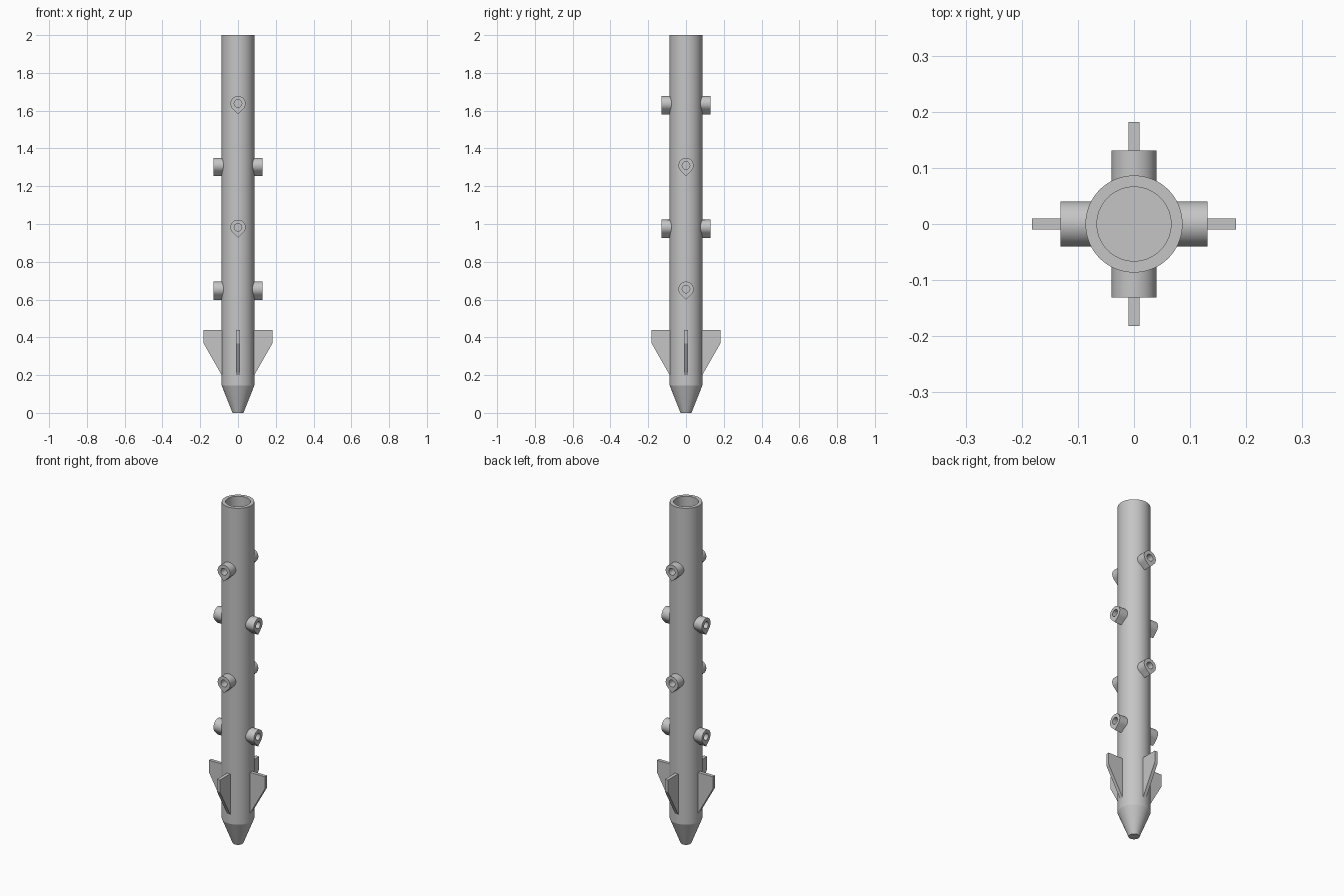
import bpy, bmesh, math
from mathutils import Matrix, Vector

cube = bpy.data.objects.get("Cube")
if cube:
    bpy.data.objects.remove(cube, do_unlink=True)

grey = bpy.data.materials.new("plain grey")
grey.use_nodes = True
colour = (0.56, 0.56, 0.56, 1)
grey.diffuse_color = colour
grey.node_tree.nodes["Principled BSDF"].inputs["Base Color"].default_value = colour


def finish(name, bm, turn=0.0, height=0.0):
    """Turn the part about the main axis, lift it and make it an object."""
    bmesh.ops.remove_doubles(bm, verts=bm.verts, dist=1e-5)
    bmesh.ops.recalc_face_normals(bm, faces=bm.faces)
    bm.transform(Matrix.Translation((0, 0, height)) @ Matrix.Rotation(turn, 4, 'Z'))
    mesh = bpy.data.meshes.new(name)
    bm.to_mesh(mesh)
    bm.free()
    mesh.materials.append(grey)
    obj = bpy.data.objects.new(name, mesh)
    bpy.context.collection.objects.link(obj)
    bpy.ops.object.select_all(action='DESELECT')
    obj.select_set(True)
    bpy.context.view_layer.objects.active = obj
    bpy.ops.object.shade_smooth_by_angle(angle=math.radians(18))
    return obj


# Tube with tapered tip and open bore, turned from one profile
profile = [(0, 0), (0.029, 0), (0.0865, 0.145), (0.0865, 2.0),
           (0.066, 2.0), (0.066, 0.15), (0, 0.15)]
bm = bmesh.new()
points = [bm.verts.new((r, 0, z)) for r, z in profile]
edges = [bm.edges.new(pair) for pair in zip(points, points[1:])]
bmesh.ops.spin(bm, geom=points + edges, cent=(0, 0, 0), axis=(0, 0, 1),
               angle=math.tau, steps=72)
finish("tube_body", bm)


# Teardrop port pointing along +x, with a round blind hole
def port(name, turn, height):
    bm = bmesh.new()
    count = 48

    def ring(x, radius, pointed):
        verts = []
        for i in range(count):
            a = (i / count - 0.5) * math.tau      # angle from straight down
            r = radius
            if pointed and abs(a) < math.pi / 4:
                r = radius / math.cos(math.pi / 4 - abs(a))
            verts.append(bm.verts.new((x, r * math.sin(a), -r * math.cos(a))))
        return verts

    rings = [ring(0.07, 0.04, True), ring(0.131, 0.04, True),
             ring(0.131, 0.02, False), ring(0.0875, 0.02, False)]
    for lower, upper in zip(rings, rings[1:]):
        for i in range(count):
            j = (i + 1) % count
            bm.faces.new((lower[i], lower[j], upper[j], upper[i]))
    bm.faces.new(rings[0])
    bm.faces.new(rings[-1])
    finish(name, bm, turn, height)


# Pairs of ports alternate between the side and front-back directions
for level in range(4):
    for side in range(2):
        turn = math.pi / 2 * (level % 2) + math.pi * side
        port(f"port_{level + 1}_{'ab'[side]}", turn, 0.655 + 0.3275 * level)

# Four fins, each a thick plate swept down to the tube
outline = [(0.075, 0.18), (0.182, 0.368), (0.182, 0.438), (0.075, 0.438)]
for i, place in enumerate(("left", "back", "right", "front")):
    bm = bmesh.new()
    plate = bm.faces.new([bm.verts.new((x, -0.01, z)) for x, z in outline])
    moved = bmesh.ops.extrude_face_region(bm, geom=[plate])["geom"]
    bmesh.ops.translate(bm, vec=Vector((0, 0.02, 0)),
                        verts=[v for v in moved if isinstance(v, bmesh.types.BMVert)])
    finish(f"{place}_fin", bm, i * math.pi / 2)
